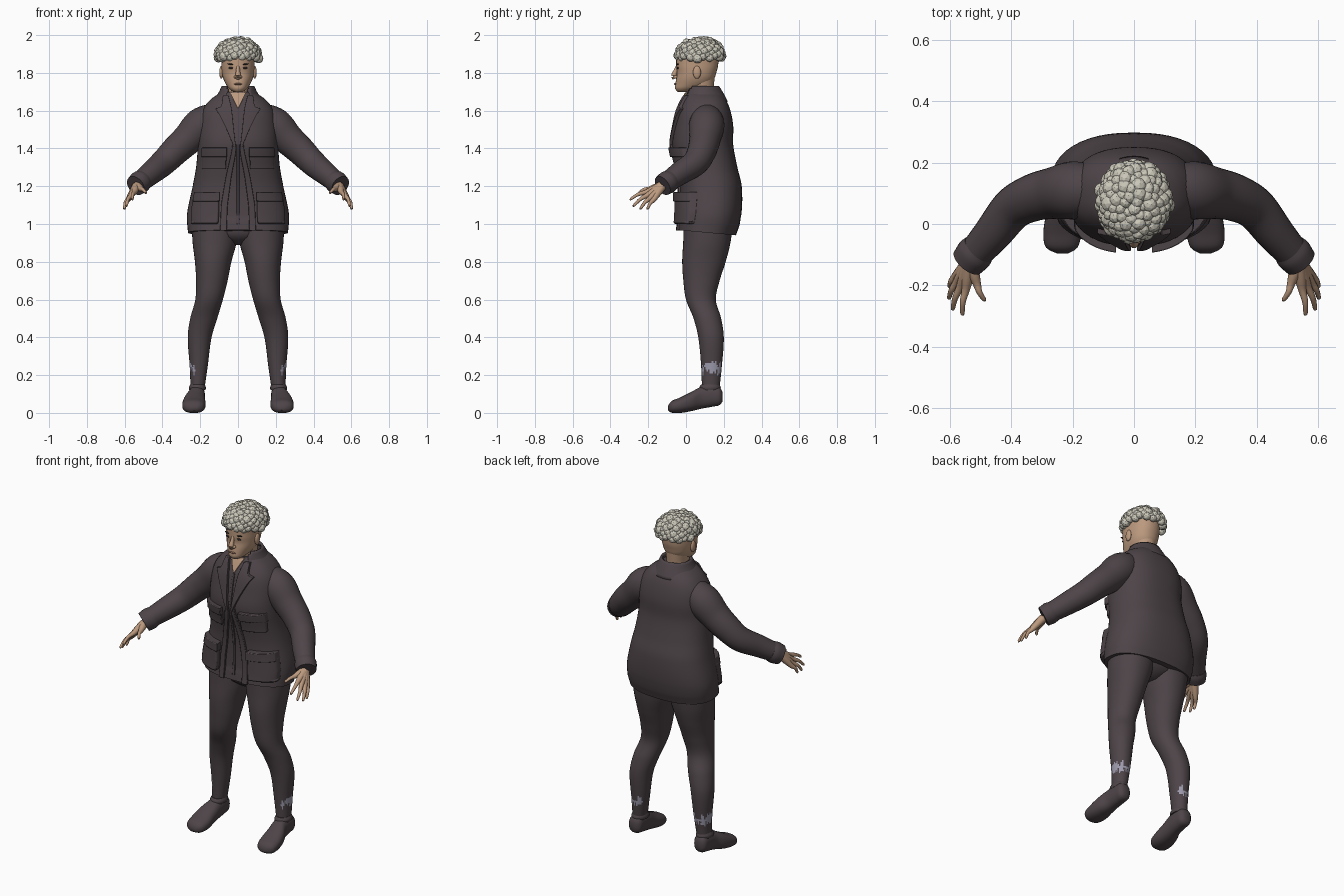
import bpy, bmesh, math, random
from mathutils import Vector, Matrix

random.seed(4)
if "Cube" in bpy.data.objects:
    bpy.data.objects.remove(bpy.data.objects["Cube"])


def material(name, r, g, b):
    m = bpy.data.materials.new(name)
    m.use_nodes = True
    m.diffuse_color = (r, g, b, 1)
    m.node_tree.nodes["Principled BSDF"].inputs["Base Color"].default_value = (r, g, b, 1)
    return m


cloth = material("dark plum cloth", .075, .058, .065)
skin = material("skin", .50, .32, .21)
curls = material("pale grey curls", .60, .58, .49)
sock = material("lavender grey", .34, .33, .42)
dark = material("dark brown", .03, .022, .02)
lip = material("lip", .32, .17, .12)


def finish(bm, name, mat, mirror=False, smooth=True, bevel=0):
    bmesh.ops.recalc_face_normals(bm, faces=bm.faces)
    me = bpy.data.meshes.new(name)
    bm.to_mesh(me)
    bm.free()
    ob = bpy.data.objects.new(name, me)
    bpy.context.collection.objects.link(ob)
    me.materials.append(mat)
    if mirror:
        ob.modifiers.new("Mirror", "MIRROR").use_mirror_merge = False
    if bevel:
        b = ob.modifiers.new("Bevel", "BEVEL")
        b.width, b.segments = bevel, 2
    if smooth:
        for o in bpy.context.selected_objects:
            o.select_set(False)
        ob.select_set(True)
        bpy.context.view_layer.objects.active = ob
        bpy.ops.object.shade_smooth_by_angle(angle=math.radians(45))
    return ob


def interp(rows, t):
    """Smooth interpolation of rows keyed by their first value."""
    t = min(max(t, rows[0][0]), rows[-1][0])
    i = next(k for k in range(len(rows) - 1) if t <= rows[k + 1][0])
    a, b = rows[i], rows[i + 1]
    p, q = rows[max(i - 1, 0)], rows[min(i + 2, len(rows) - 1)]
    h = b[0] - a[0]
    s = (t - a[0]) / h
    out = []
    for k in range(1, len(a)):
        ma = (b[k] - p[k]) / (b[0] - p[0]) * h
        mb = (q[k] - a[k]) / (q[0] - a[0]) * h
        out.append((2*s**3 - 3*s*s + 1) * a[k] + (s**3 - 2*s*s + s) * ma
                   + (3*s*s - 2*s**3) * b[k] + (s**3 - s*s) * mb)
    return out


def skin_rings(rings, cap=True):
    bm = bmesh.new()
    vs = [[bm.verts.new(c) for c in ring] for ring in rings]
    n = len(vs[0])
    for lo, hi in zip(vs, vs[1:]):
        for k in range(n):
            bm.faces.new((lo[k], lo[(k + 1) % n], hi[(k + 1) % n], hi[k]))
    if cap:
        bm.faces.new(vs[0])
        bm.faces.new(vs[-1])
    return bm


def loft(rows, axis="z", p=2.0, steps=30, n=32, cap=True):
    """Rows: position along axis, low and high x, low and high of the other axis."""
    rings = []
    for j in range(steps + 1):
        t = rows[0][0] + (rows[-1][0] - rows[0][0]) * j / steps
        x0, x1, w0, w1 = interp(rows, t)
        ring = []
        for k in range(n):
            c, s = math.cos(2 * math.pi * k / n), math.sin(2 * math.pi * k / n)
            x = (x0 + x1) / 2 + (x1 - x0) / 2 * math.copysign(abs(c) ** (2 / p), c)
            w = (w0 + w1) / 2 + (w1 - w0) / 2 * math.copysign(abs(s) ** (2 / p), s)
            ring.append((x, w, t) if axis == "z" else (x, t, w))
        rings.append(ring)
    return skin_rings(rings, cap)


def front_y(rows, p, x, z):
    x0, x1, y0, y1 = interp(rows, z)
    u = min(abs(2 * x / (x1 - x0)), 1)
    return (y0 + y1) / 2 - (y1 - y0) / 2 * (1 - u ** p) ** (1 / p)


def tube(points, steps=24, n=16):
    """Points: x, y, z, radius along a smooth path."""
    rows = [(i, *pt) for i, pt in enumerate(points)]
    end, rings = len(rows) - 1, []
    for j in range(steps + 1):
        t = end * j / steps
        *c, r = interp(rows, t)
        d = Vector(interp(rows, t + .05)[:3]) - Vector(interp(rows, t - .05)[:3])
        q = d.to_track_quat("Z", "Y")
        rings.append([Vector(c) + q @ Vector((r * math.cos(a), r * math.sin(a), 0))
                      for a in (2 * math.pi * k / n for k in range(n))])
    return skin_rings(rings)


def blob(name, loc, scale, mat, mirror=False, tilt=0):
    bm = bmesh.new()
    bmesh.ops.create_uvsphere(bm, u_segments=16, v_segments=10, radius=1, matrix=Matrix.Translation(loc)
                              @ Matrix.Rotation(tilt, 4, "Y") @ Matrix.Diagonal((*scale, 1)))
    return finish(bm, name, mat, mirror)


# Jacket body
TORSO = [(.955, -.265, .265, -.045, .265), (1.05, -.27, .27, -.035, .293), (1.2, -.24, .24, -.035, .295),
         (1.3, -.222, .222, -.05, .272), (1.42, -.212, .212, -.072, .25), (1.52, -.208, .208, -.058, .25),
         (1.6, -.19, .19, -.04, .235), (1.66, -.145, .145, -.015, .21), (1.7, -.085, .085, .005, .175)]
bm = loft(TORSO, p=2.4, steps=40, n=48)
for v in bm.verts:
    if v.co.z < 1.02:
        v.co.z -= (v.co.y - .1) * .09
finish(bm, "jacket_body", cloth)


def panel(name, rows, off, mat=cloth, mirror=True, bevel=.004, cols=8, steps=14):
    """Raised cloth piece that follows the jacket front; rows: z, inner x, outer x."""
    bm = bmesh.new()
    grid = []
    for j in range(steps + 1):
        z = rows[0][0] + (rows[-1][0] - rows[0][0]) * j / steps
        k = next(i for i in range(len(rows) - 1) if z <= rows[i + 1][0] + 1e-6)
        a, b = rows[k], rows[k + 1]
        s = (z - a[0]) / (b[0] - a[0])
        x0, x1 = a[1] + (b[1] - a[1]) * s, a[2] + (b[2] - a[2]) * s
        xs = [x0 + (x1 - x0) * i / cols for i in range(cols + 1)]
        grid.append([bm.verts.new((x, front_y(TORSO, 2.4, x, z) - off, z)) for x in xs])
    for lo, hi in zip(grid, grid[1:]):
        for i in range(cols):
            bm.faces.new((lo[i], lo[i + 1], hi[i + 1], hi[i]))
    ext = bmesh.ops.extrude_face_region(bm, geom=bm.faces[:])["geom"]
    back = [g for g in ext if isinstance(g, bmesh.types.BMVert)]
    bmesh.ops.translate(bm, verts=back, vec=(0, off + .008, 0))
    return finish(bm, name, mat, mirror, bevel=bevel)


# Jacket front details
panel("lapels", [(1.4, .01, .018), (1.5, .022, .06), (1.58, .03, .1), (1.61, .034, .12),
                 (1.622, .036, .088), (1.68, .05, .08)], .016, steps=28)
panel("front_edges", [(.965, .06, .095), (1.1, .055, .09), (1.25, .035, .065), (1.38, .01, .035),
                      (1.42, .01, .03)], .012)
panel("shirt_placket", [(1.0, -.008, .008), (1.61, -.006, .006)], .006, mirror=False, bevel=.002, cols=2)
panel("chest_pockets", [(1.29, .065, .19), (1.37, .06, .19)], .016)
panel("chest_flaps", [(1.355, .058, .195), (1.405, .058, .192)], .026)
panel("hip_pockets", [(1.0, .105, .25), (1.06, .1, .25), (1.14, .1, .238)], .036, bevel=.012)
panel("hip_flaps", [(1.12, .095, .24), (1.17, .095, .232)], .042, bevel=.008)
panel("open_neck_skin", [(1.615, -.003, .003), (1.695, -.042, .042)], .008, skin, False, .001)

# Collar, open at the throat
bm = loft([(1.645, -.13, .13, -.012, .215), (1.69, -.098, .098, -.005, .192),
           (1.728, -.08, .08, .015, .168)], steps=6, n=40, cap=False)
bmesh.ops.delete(bm, geom=[f for f in bm.faces if f.calc_center_median().y < .04
                           and abs(f.calc_center_median().x) < .055], context="FACES")
collar = finish(bm, "collar", cloth)
thick = collar.modifiers.new("Solidify", "SOLIDIFY")
thick.thickness, thick.offset = .014, 0

# Sleeves with cuffs
finish(tube([(.10, .11, 1.58, .07), (.19, .11, 1.525, .094), (.265, .1, 1.45, .084), (.33, .085, 1.39, .077),
             (.395, .05, 1.325, .07), (.46, -.03, 1.27, .062), (.53, -.11, 1.213, .052)], 36, 24),
       "sleeves", cloth, True)
finish(tube([(.505, -.08, 1.233, .056), (.52, -.098, 1.221, .061), (.542, -.124, 1.203, .056)], 8, 24),
       "cuffs", cloth, True)

# Hands: each finger runs from the wrist through its knuckle to the tip
wrist = Vector((.535, -.125, 1.203))
fingers = {"index": ((.548, -.213, 1.168), (.56, -.297, 1.13)),
           "middle": ((.566, -.205, 1.152), (.592, -.28, 1.095)),
           "ring": ((.578, -.19, 1.137), (.604, -.243, 1.08)),
           "little": ((.583, -.172, 1.128), (.602, -.205, 1.08)),
           "thumb": ((.512, -.195, 1.185), (.487, -.25, 1.165))}
for name, (knuckle, tip) in fingers.items():
    k, t = Vector(knuckle), Vector(tip)
    start = wrist.lerp(k, .08)
    mid = k.lerp(t, .5) + Vector((.004, 0, .007))
    finish(tube([(*start, .024), (*wrist.lerp(k, .6), .019), (*k, .0135), (*mid, .0095),
                 (*k.lerp(t, .93), .007), (*t, .003)], 20, 10), name + "_fingers", skin, True)

# Trousers with worn patches at the ankle
LEG = [(.11, .18, .25, .085, .175), (.25, .16, .256, .08, .19), (.4, .14, .266, .065, .2),
       (.5, .11, .253, .04, .186), (.6, .08, .226, .0, .158), (.7, .055, .222, -.014, .178),
       (.8, .035, .228, -.02, .21), (.9, .008, .24, -.015, .235), (1.02, -.01, .245, -.01, .25),
       (1.1, -.01, .24, .0, .25)]
legs = finish(loft(LEG, p=2.1, steps=90, n=40), "trouser_legs", cloth, True)
legs.data.materials.append(sock)
edges = [random.uniform(-.025, .025) for k in range(60)]
for f in legs.data.polygons:
    around = int(math.atan2(f.center.y - .13, f.center.x - .21) * 20 / math.pi + 20)
    outer = f.normal.x > .35 or f.normal.y > .55
    if outer and abs(f.center.z - .235 - edges[around] * .6) < .018 + edges[59 - around] * .7:
        f.material_index = 1
finish(loft([(.89, -.03, .03, .06, .17), (.94, -.18, .18, .0, .23), (1.1, -.24, .24, .0, .25)], steps=10),
       "trouser_seat", cloth)

# Shoes
finish(loft([(-.096, .215, .25, .015, .035), (-.08, .186, .285, .002, .06), (-.03, .172, .295, .0, .082),
             (.03, .174, .286, .01, .112), (.08, .175, .266, .022, .138), (.14, .175, .26, .033, .145),
             (.18, .18, .255, .042, .135), (.193, .2, .24, .06, .11)], "y", 2.4), "shoes", cloth, True)
finish(loft([(.12, .172, .258, .07, .182), (.135, .17, .26, .07, .184), (.15, .176, .253, .08, .178)],
            steps=6), "shoe_tops", cloth, True)

# Head and neck
HEAD = [(1.7, -.025, .025, -.045, .02), (1.715, -.046, .046, -.057, .07), (1.74, -.064, .064, -.056, .125),
        (1.77, -.078, .078, -.052, .15), (1.8, -.085, .085, -.048, .16), (1.84, -.088, .088, -.052, .17),
        (1.9, -.085, .085, -.045, .17), (1.95, -.05, .05, .0, .13)]
finish(loft(HEAD, p=2.2), "head", skin)
finish(loft([(1.6, -.065, .065, .0, .14), (1.7, -.058, .058, .005, .145), (1.78, -.065, .065, .02, .152)],
            steps=8), "neck", skin)
blob("ears", (.088, .058, 1.803), (.011, .021, .034), skin, True)
finish(tube([(0, -.046, 1.835, .008), (0, -.055, 1.81, .011), (0, -.064, 1.785, .015),
             (0, -.058, 1.77, .012)], 12, 12), "nose", skin)
blob("nostrils", (.012, -.055, 1.778), (.01, .011, .009), skin, True)


def on_face(name, x, z, scale, mat, mirror=True, tilt=0):
    blob(name, (x, front_y(HEAD, 2.2, x, z), z), scale, mat, mirror, tilt)


on_face("eyes", .036, 1.826, (.014, .005, .006), dark)
on_face("eyebrows", .038, 1.846, (.02, .006, .004), dark, tilt=-.15)
on_face("mouth", 0, 1.741, (.023, .007, .005), lip, False)

# Curly hair: faceted clumps spread over the crown
middle = Vector((0, .075, 1.887))
bm = bmesh.new()
bmesh.ops.create_icosphere(bm, subdivisions=3, radius=1, matrix=Matrix.Translation(middle + Vector((0, 0, .005)))
                           @ Matrix.Diagonal((.103, .115, .08, 1)))
bmesh.ops.delete(bm, geom=[v for v in bm.verts if v.co.z < 1.862], context="VERTS")
count = 125
for i in range(count):
    h = 1 - 1.13 * (i + .5) / count
    a, w = i * 2.39996, math.sqrt(1 - h * h)
    r = random.uniform(.95, 1.02)
    at = middle + Vector((.108 * w * math.cos(a), .118 * w * math.sin(a), .087 * h)) * r
    size = random.uniform(.019, .027)
    turn = Matrix.Rotation(random.uniform(0, 6), 4, Vector((random.random(), random.random(), .3)))
    bmesh.ops.create_icosphere(bm, subdivisions=2, radius=size, matrix=Matrix.Translation(at) @ turn
                               @ Matrix.Diagonal((1, random.uniform(.8, 1.1), random.uniform(.8, 1.1), 1)))
finish(bm, "curly_hair", curls, smooth=False)
